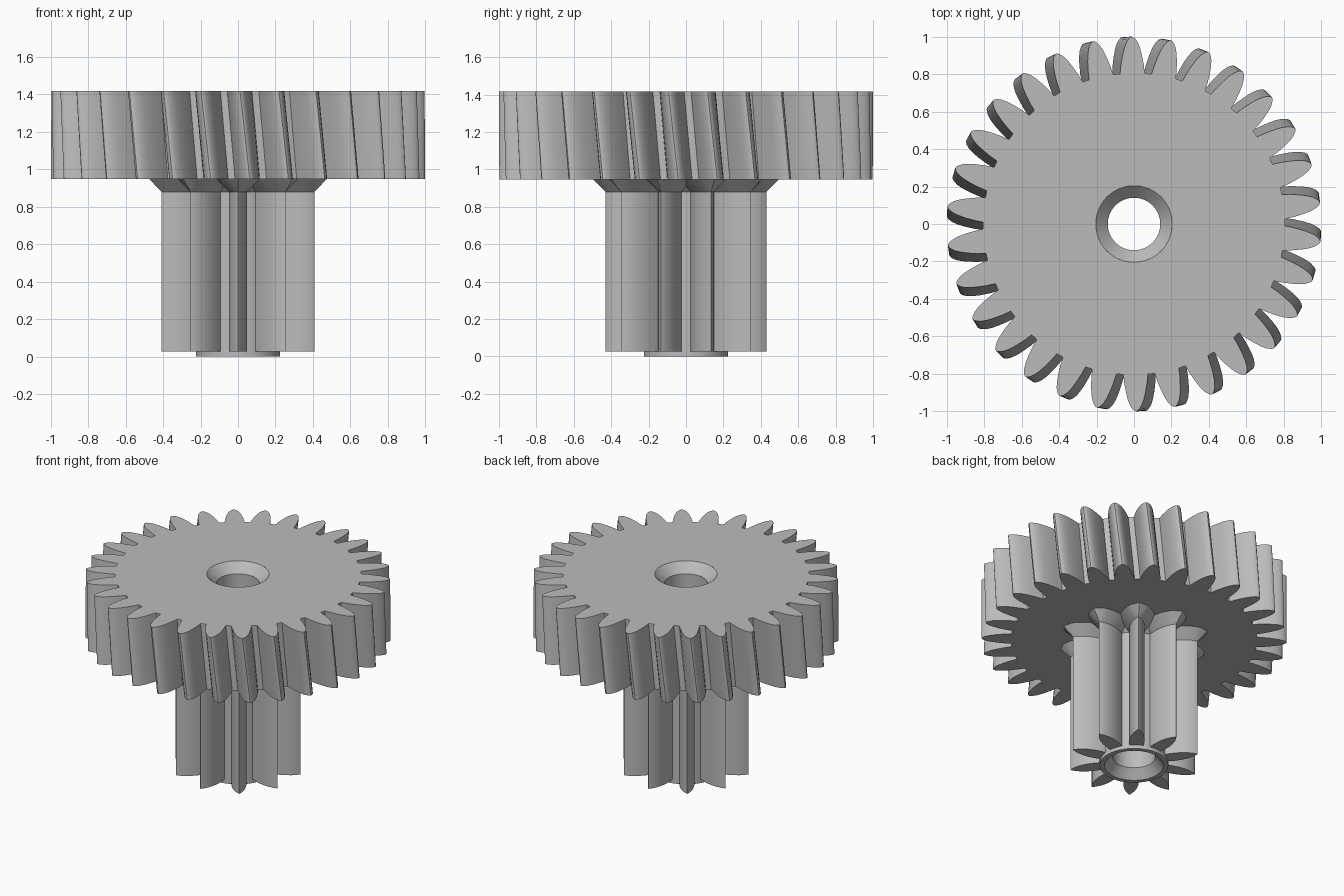
import bpy, bmesh, math
from mathutils import Vector, Matrix

if "Cube" in bpy.data.objects:
    bpy.data.objects.remove(bpy.data.objects["Cube"])

grey = bpy.data.materials.new("plain_grey")
grey.use_nodes = True
colour = (0.5, 0.5, 0.5, 1)
grey.diffuse_color = colour
grey.node_tree.nodes["Principled BSDF"].inputs["Base Color"].default_value = colour

Z_TOP, Z_GEAR, Z_FLARE, Z_TEETH = 1.417, 0.947, 0.88, 0.027
BORE, SINK, HUB = 0.14, 0.204, 0.225
FLARE = Z_GEAR - Z_FLARE


def finish(name, bm):
    bmesh.ops.recalc_face_normals(bm, faces=bm.faces)
    mesh = bpy.data.meshes.new(name)
    bm.to_mesh(mesh)
    bm.free()
    mesh.materials.append(grey)
    obj = bpy.data.objects.new(name, mesh)
    bpy.context.collection.objects.link(obj)
    bpy.ops.object.select_all(action='DESELECT')
    obj.select_set(True)
    bpy.context.view_layer.objects.active = obj
    bpy.ops.object.shade_smooth_by_angle(angle=math.radians(28))
    return obj


def tooth_outline(half):
    """Mirror (radius, half width) pairs into a tooth pointing along +x."""
    return [Vector((r, -w)) for r, w in half] + [Vector((r, w)) for r, w in reversed(half[:-1])]


def ring(bm, points, z):
    return [bm.verts.new((p.x, p.y, z)) for p in points]


def bridge(bm, a, b):
    n = len(a)
    for i in range(n):
        j = (i + 1) % n
        bm.faces.new((a[i], a[j], b[j], b[i]))


# Helical gear wheel: twisted tooth outline, capped by annular faces
def gear_wheel(count=30, phase=90.6, twist=3.0, steps=4):
    tooth = tooth_outline([(0.803, 0.066), (0.85, 0.061), (0.9, 0.052), (0.94, 0.042),
                           (0.968, 0.031), (0.988, 0.018), (0.997, 0.008), (1.0, 0)])

    def outline(angle):
        return [Matrix.Rotation(math.radians(angle + i * 360 / count), 2) @ p
                for i in range(count) for p in tooth]

    bm = bmesh.new()
    loops = []
    for s in range(steps + 1):
        t = s / steps
        loops.append(ring(bm, outline(phase + twist * t), Z_TOP + (Z_GEAR - Z_TOP) * t))
    for a, b in zip(loops, loops[1:]):
        bridge(bm, a, b)
    for loop, radius in ((loops[0], SINK), (loops[-1], HUB - 0.02)):
        inner = [v.co.xy.normalized() * radius for v in loop]
        bridge(bm, loop, ring(bm, inner, loop[0].co.z))
    return finish("gear_wheel", bm)


# Hub with countersunk bore and flared neck, turned from a profile
def hub(segments=64):
    sink_depth = SINK - BORE
    profile = [(SINK, Z_TOP), (BORE, Z_TOP - sink_depth), (BORE, sink_depth),
               (SINK - 0.01, 0), (HUB, 0), (HUB, Z_FLARE), (HUB + FLARE, Z_GEAR)]
    bm = bmesh.new()
    circle = [Vector((math.cos(a), math.sin(a)))
              for a in (math.tau * i / segments for i in range(segments))]
    loops = [ring(bm, [c * r for c in circle], z) for r, z in profile]
    for a, b in zip(loops, loops[1:]):
        bridge(bm, a, b)
    return finish("hub", bm)


# Pinion: straight leaf-shaped teeth that flare out under the wheel
def pinion_teeth(count=10):
    tooth = tooth_outline([(0.21, 0.045), (0.25, 0.049), (0.3, 0.049), (0.34, 0.043),
                           (0.375, 0.033), (0.405, 0.018), (0.425, 0.005), (0.43, 0)])
    n = len(tooth)
    wide = []
    for i, p in enumerate(tooth):
        a, b = tooth[max(i - 1, 0)], tooth[min(i + 1, n - 1)]
        d = (b - a).normalized()
        wide.append(p + Vector((d.y, -d.x)) * FLARE)
    bm = bmesh.new()
    for k in range(count):
        turn = Matrix.Rotation(math.radians(90) + math.tau * k / count, 2)
        loops = [ring(bm, [turn @ p for p in shape], z)
                 for shape, z in ((tooth, Z_TEETH), (tooth, Z_FLARE), (wide, Z_GEAR))]
        bm.faces.new(loops[0])
        # The root side stays open inside the hub
        for a, b in zip(loops, loops[1:]):
            for i in range(n - 1):
                bm.faces.new((a[i], a[i + 1], b[i + 1], b[i]))
    return finish("pinion_teeth", bm)


gear_wheel()
hub()
pinion_teeth()
